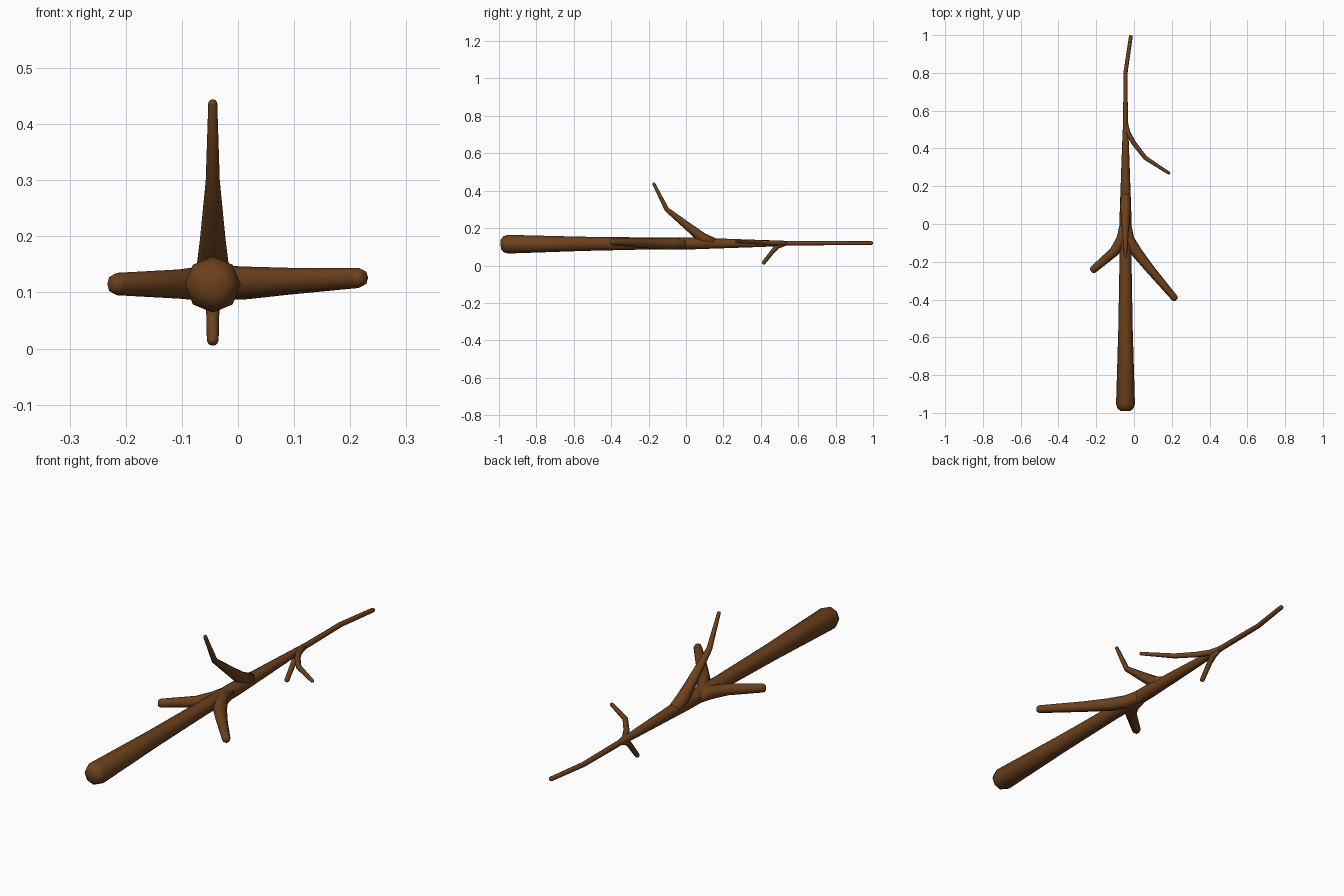
import bpy, bmesh, math
from mathutils import Vector

if "Cube" in bpy.data.objects:
    bpy.data.objects.remove(bpy.data.objects["Cube"])

SIDES = 8
bark = bpy.data.materials.new("bark")
bark.diffuse_color = (0.15, 0.052, 0.012, 1)
bark.use_nodes = True
bark.node_tree.nodes["Principled BSDF"].inputs["Base Color"].default_value = bark.diffuse_color


def limb(name, path, up=(0, 0, 1), round_start=False):
    """Tapered octagonal tube through (x, y, z, radius) points with a rounded tip."""
    pts = [(Vector(p[:3]), p[3]) for p in path]
    dirs = []
    for i in range(len(pts)):
        a, b = pts[max(i - 1, 0)][0], pts[min(i + 1, len(pts) - 1)][0]
        if 0 < i < len(pts) - 1:
            d = (pts[i][0] - a).normalized() + (b - pts[i][0]).normalized()
        else:
            d = b - a
        dirs.append(d.normalized())
    rings = [(p, r, d) for (p, r), d in zip(pts, dirs)]
    # rounded ends
    dome = ((0.45, 0.85), (0.75, 0.5))
    p, r, d = rings[-1]
    rings += [(p + d * r * s, r * k, d) for s, k in dome]
    if round_start:
        p, r, d = rings[0]
        rings = [(p - d * r * s, r * k, d) for s, k in reversed(dome)] + rings
    bm = bmesh.new()
    loops = []
    for p, r, d in rings:
        side = d.cross(Vector(up)).normalized()
        top = side.cross(d)
        loops.append([bm.verts.new(p + r * (math.cos(t) * side + math.sin(t) * top))
                      for t in (2 * math.pi * k / SIDES for k in range(SIDES))])
    for a, b in zip(loops, loops[1:]):
        for k in range(SIDES):
            n = (k + 1) % SIDES
            bm.faces.new((a[k], a[n], b[n], b[k]))
    bm.faces.new(loops[0])
    bm.faces.new(loops[-1])
    bmesh.ops.recalc_face_normals(bm, faces=bm.faces)
    for f in bm.faces:
        f.smooth = True
    me = bpy.data.meshes.new(name)
    bm.to_mesh(me)
    bm.free()
    me.materials.append(bark)
    ob = bpy.data.objects.new(name, me)
    bpy.context.collection.objects.link(ob)


X = -0.045
# main stem, thick at the front and bent at the tip
limb("main_stem", [(X, -0.953, 0.114, 0.050), (X, -0.55, 0.116, 0.038),
                   (X, -0.2, 0.118, 0.032), (X, 0.05, 0.118, 0.031),
                   (X, 0.28, 0.118, 0.023), (X, 0.42, 0.118, 0.018),
                   (X, 0.55, 0.119, 0.0125), (X, 0.80, 0.120, 0.011),
                   (-0.017, 0.992, 0.120, 0.010)], round_start=True)
# two low side branches, curving out of the stem
limb("right_branch", [(X, 0.02, 0.118, 0.026), (-0.03, -0.08, 0.117, 0.031),
                      (0.018, -0.155, 0.117, 0.029), (0.09, -0.245, 0.12, 0.024),
                      (0.215, -0.392, 0.126, 0.018)])
limb("left_branch", [(X, 0.02, 0.118, 0.026), (-0.062, -0.08, 0.116, 0.031),
                     (-0.105, -0.147, 0.115, 0.026), (-0.215, -0.241, 0.115, 0.020)])
# upright kinked branch
limb("upper_branch", [(X, 0.16, 0.118, 0.025), (X, 0.09, 0.145, 0.029),
                      (X, 0.03, 0.193, 0.023), (X, -0.103, 0.300, 0.0125),
                      (X, -0.172, 0.437, 0.008)], up=(1, 0, 0))
# twigs near the thin end
limb("side_twig", [(X, 0.55, 0.119, 0.010), (-0.034, 0.485, 0.119, 0.014),
                   (0.0, 0.427, 0.122, 0.0125), (0.06, 0.35, 0.127, 0.0115),
                   (0.185, 0.269, 0.128, 0.008)])
limb("lower_twig", [(X, 0.54, 0.118, 0.010), (X, 0.49, 0.105, 0.015),
                    (X, 0.465, 0.078, 0.012), (X, 0.415, 0.0145, 0.0105)], up=(1, 0, 0))
